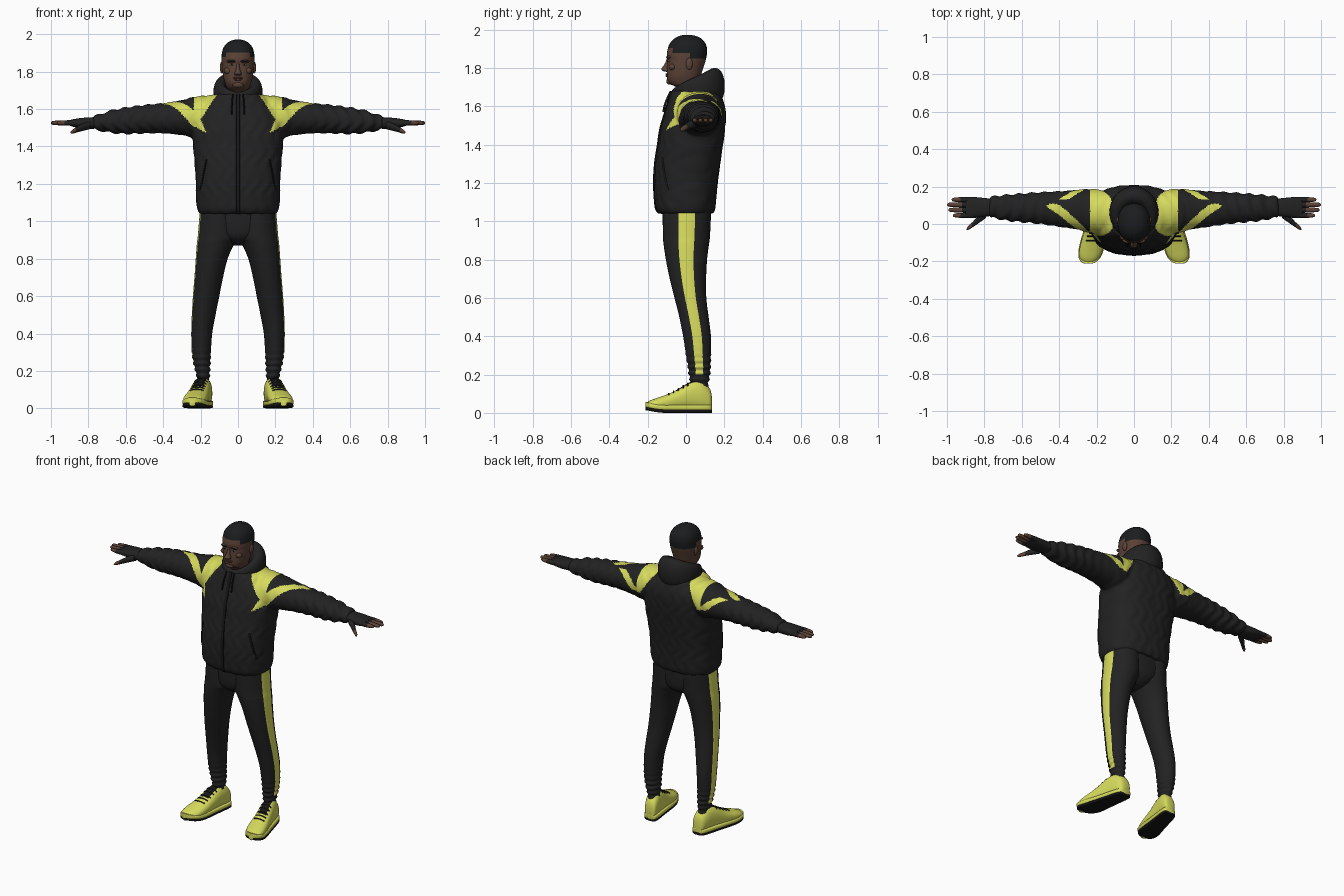
import bpy, bmesh, math
from mathutils import Vector

cube = bpy.data.objects.get("Cube")
if cube:
    bpy.data.objects.remove(cube, do_unlink=True)


def material(name, r, g, b):
    m = bpy.data.materials.new(name)
    m.use_nodes = True
    m.diffuse_color = (r, g, b, 1)
    shader = next(n for n in m.node_tree.nodes if n.type == 'BSDF_PRINCIPLED')
    shader.inputs["Base Color"].default_value = (r, g, b, 1)
    shader.inputs["Roughness"].default_value = 0.8
    return m


CLOTH = material("black cloth", .016, .016, .016)
TRIM = material("dark trim", .008, .008, .008)
YELLOW = material("lime yellow", .68, .71, .11)
SKIN = material("brown skin", .105, .055, .038)
LIPS = material("lip brown", .085, .04, .032)
HAIR = material("black hair", .011, .012, .013)
EYES = material("eye grey", .25, .22, .2)


def sample(rows, n):
    """Smoothly resample a list of section rows."""
    out, last = [], len(rows) - 1
    for i in range(n + 1):
        f = i / n * last
        k = min(int(f), last - 1)
        t = f - k
        near = [rows[max(0, min(last, k + d))] for d in (-1, 0, 1, 2)]
        out.append([b + t / 2 * (c - a + t * (2*a - 5*b + 4*c - d + t * (3*(b - c) + d - a)))
                    for a, b, c, d in zip(*near)])
    return out


def power(v, p):
    return math.copysign(abs(v) ** (2 / p), v)


def section(axis, row, n, p, side):
    """Rounded section between a0..a1 and b0..b1 at position t on an axis."""
    t, a0, a1, b0, b1 = row
    pts = []
    for k in range(n):
        w = math.tau * k / n
        u = (a0 + a1) / 2 + (a1 - a0) / 2 * power(math.cos(w), p)
        v = (b0 + b1) / 2 + (b1 - b0) / 2 * power(math.sin(w), p)
        x, y, z = {'z': (u, v, t), 'x': (t, u, v), 'y': (u, t, v)}[axis]
        pts.append((x * side, y, z))
    return pts


def edge(row, a, p, sign):
    """Surface position on a section, above or below position a."""
    t, a0, a1, b0, b1 = row
    d = min(1, abs(a - (a0 + a1) / 2) / ((a1 - a0) / 2))
    return (b0 + b1) / 2 + sign * (b1 - b0) / 2 * (1 - d ** p) ** (1 / p)


def skin_rings(bm, rings, closed=False):
    vs = [[bm.verts.new(p) for p in r] for r in rings]
    n = len(vs[0])
    pairs = list(zip(vs, vs[1:])) + ([(vs[-1], vs[0])] if closed else [])
    for a, b in pairs:
        for k in range(n):
            bm.faces.new((a[k], a[(k + 1) % n], b[(k + 1) % n], b[k]))
    if not closed:
        bm.faces.new(vs[0])
        bm.faces.new(vs[-1])


def loft(bm, axis, rows, steps=24, n=24, p=2, side=1):
    skin_rings(bm, [section(axis, r, n, p, side) for r in sample(rows, steps)])


def finish(name, bm, mats, rule=None, mirror=False):
    bmesh.ops.recalc_face_normals(bm, faces=bm.faces)
    bm.normal_update()
    bm.faces.index_update()
    for f in bm.faces:
        f.material_index = rule(f) if rule else 0
    me = bpy.data.meshes.new(name)
    bm.to_mesh(me)
    bm.free()
    ob = bpy.data.objects.new(name, me)
    bpy.context.collection.objects.link(ob)
    for m in mats:
        me.materials.append(m)
    if mirror:
        ob.modifiers.new("mirror", 'MIRROR').use_mirror_merge = False
    bpy.ops.object.select_all(action='DESELECT')
    ob.select_set(True)
    bpy.context.view_layer.objects.active = ob
    bpy.ops.object.shade_smooth_by_angle(angle=math.radians(50))
    return ob


def part(name, axis, rows, mat, steps=24, n=24, p=2, mirror=False):
    bm = bmesh.new()
    loft(bm, axis, rows, steps, n, p)
    return finish(name, bm, [mat], None, mirror)


def ball(name, loc, size, mat, mirror=False):
    bm = bmesh.new()
    bmesh.ops.create_uvsphere(bm, u_segments=16, v_segments=10, radius=1)
    for v in bm.verts:
        v.co = Vector(loc) + v.co * Vector(size)
    return finish(name, bm, [mat], None, mirror)


# Jacket: body and sleeves fused into one surface, then folded and coloured
body = [(z, -w, w, f, b) for z, w, f, b in (
    (1.04, .205, -.14, .14), (1.06, .217, -.155, .15), (1.1, .222, -.162, .156),
    (1.2, .226, -.167, .165), (1.3, .231, -.162, .178), (1.4, .24, -.147, .193),
    (1.48, .245, -.135, .203), (1.55, .235, -.115, .208), (1.6, .215, -.1, .203),
    (1.65, .16, -.085, .185), (1.68, .12, -.075, .16))]
sleeve = [(.1, -.04, .17, 1.5, 1.678), (.2, -.05, .185, 1.45, 1.67), (.25, -.045, .187, 1.45, 1.662),
          (.3, -.03, .183, 1.46, 1.648), (.4, -.015, .175, 1.47, 1.632), (.5, 0, .17, 1.47, 1.622),
          (.6, .01, .163, 1.467, 1.608), (.68, .018, .156, 1.474, 1.592),
          (.74, .03, .15, 1.485, 1.572), (.77, .035, .142, 1.495, 1.562)]
bm = bmesh.new()
loft(bm, 'z', body, 40, 64, 2.5)
for s in (1, -1):
    loft(bm, 'x', sleeve, 50, 40, 2.1, s)
jacket = finish("jacket", bm, [CLOTH])
fuse = jacket.modifiers.new("fuse", 'REMESH')
fuse.mode, fuse.voxel_size = 'VOXEL', .0075
soften = jacket.modifiers.new("soften", 'SMOOTH')
soften.iterations = 5
bpy.context.view_layer.update()
deps = bpy.context.evaluated_depsgraph_get()
mesh = bpy.data.meshes.new_from_object(jacket.evaluated_get(deps))
jacket.modifiers.clear()
jacket.data = mesh
mesh.materials.clear()
for m in (CLOTH, YELLOW):
    mesh.materials.append(m)


def shoulder_colour(c):
    """Raglan shoulder block plus two stripes winding out along the sleeve."""
    x, y, z = abs(c.x), c.y, c.z
    turn = math.degrees(math.atan2(z - 1.56, .075 - y))
    turn += 360 if turn < -90 else 0
    block = .105 + (1.69 - z) * .65 < x < .235 and z > (1.5 if y < .08 else 1.53)
    front = -25 < turn < 115 and abs(x - .25 - turn * .0017) < .036
    back = 130 < turn < 195 and abs(x - .25 - (190 - turn) * .0021) < .03
    return int(block or front or back)


for f in mesh.polygons:
    f.material_index = shoulder_colour(f.center)
moves = []
for v in mesh.vertices:
    x, y, z = abs(v.co.x), v.co.y, v.co.z
    amp = .0045 * min(1, max(0, (x - .3) / .3)) if x > .3 else .0015
    moves.append(v.normal * amp * math.sin(x * 95 + 25 * y - 18 * z + 2 * math.sin(40 * z)))
for v, d in zip(mesh.vertices, moves):
    v.co += d
mesh.shade_smooth()

# Hood lying round the neck
bm = bmesh.new()
rings = []
for i in range(48):
    a = math.tau * i / 48
    w = (1 - math.cos(a)) / 2
    ring = []
    for k in range(20):
        c, s = (power(f(math.tau * k / 20), 2.2) for f in (math.cos, math.sin))
        r = (.018 + .034 * w) * c
        ring.append(((.095 + r) * math.sin(a), .045 - (.105 + r) * math.cos(a),
                     1.66 + .045 * w ** .6 + (.03 + .065 * w) * s))
    rings.append(ring)
skin_rings(bm, rings, True)
finish("hood", bm, [CLOTH])

# Front zip, pocket zips and drawstrings
fine = sample(body, 60)
part("front_zip", 'z', [(r[0], -.011, .011, r[3] - .005, r[3] + .01) for r in fine], TRIM, 60, 8, 4)
pocket = []
for r in fine:
    if 1.15 < r[0] < 1.35:
        x = .165 + (1.35 - r[0]) * .2
        y = edge(r, x, 2.5, -1)
        pocket.append((r[0], x - .005, x + .005, y - .005, y + .008))
part("pocket_zips", 'z', pocket, TRIM, 24, 8, 2, True)
part("drawstrings", 'z', [(1.57, .03, .038, -.124, -.112), (1.62, .028, .036, -.112, -.1),
                          (1.68, .024, .032, -.085, -.073)], TRIM, 8, 8, 2, True)

# Trousers with a stripe of faces down the outer side
leg = [(1.08, 0, .2, -.12, .125), (1.04, 0, .205, -.122, .13), (.92, -.003, .215, -.12, .125),
       (.88, .02, .22, -.117, .12), (.8, .055, .226, -.105, .11), (.7, .08, .233, -.085, .105),
       (.6, .1, .241, -.06, .106), (.5, .12, .247, -.035, .118), (.4, .138, .25, -.015, .13),
       (.3, .145, .247, 0, .13), (.24, .148, .238, .01, .128), (.2, .15, .228, .015, .125),
       (.15, .153, .217, .024, .116), (.1, .156, .214, .026, .112)]
rows = sample(leg, 90)
for r in rows:
    fold = math.sin(r[0] * 190) * .004 * max(0, min(1, (.38 - r[0]) / .15))
    r[1:] = [r[1] - fold, r[2] + fold, r[3] - fold, r[4] + fold]
bm = bmesh.new()
N = 36
loft(bm, 'z', rows, 90, N)


def stripe(f):
    return int(f.index % N in (0, 1, N - 2, N - 1) and f.calc_center_median().z > .2)


finish("trouser_legs", bm, [CLOTH, YELLOW], stripe, True)
part("trouser_seat", 'z', [(.87, -.03, .03, -.04, .06), (.9, -.08, .08, -.09, .105),
                           (.95, -.14, .14, -.115, .125), (1.08, -.165, .165, -.12, .128)], CLOTH, 16, 40, 2.6)

# Shoes
upper = [(y, .202 - .2 * y - w, .202 - .2 * y + w, .012, z) for y, w, z in (
    (.135, .022, .085), (.125, .038, .125), (.09, .046, .162), (.05, .049, .168), (.01, .052, .155),
    (-.04, .056, .125), (-.09, .061, .1), (-.14, .062, .082), (-.18, .053, .068),
    (-.203, .034, .055), (-.212, .015, .042))]


def tongue(f):
    c = f.calc_center_median()
    return int(-.05 < c.y < .06 and abs(c.x - .202 + .2 * c.y) < .026 and f.normal.z > .4)


bm = bmesh.new()
loft(bm, 'y', upper, 40, 40, 2.3)
finish("shoe_uppers", bm, [YELLOW, TRIM], tongue, True)


def slab(name, mat, grow, low, high):
    rows = []
    for y, a, b, _, _ in sample(upper, 30):
        lift = .016 * max(0, (-y - .1) / .11) ** 2
        rows.append((y, a - grow, b + grow, low + lift, high + lift))
    part(name, 'y', rows, mat, 30, 28, 5, True)


slab("shoe_midsoles", YELLOW, .005, .013, .042)
slab("shoe_soles", TRIM, .003, 0, .018)
for i, r in enumerate(sample(upper, 40)[16:26:2]):
    mid = (r[1] + r[2]) / 2
    rows = []
    for k in range(-4, 5):
        x = mid + k * .009
        z = edge(r, x, 2.3, 1)
        rows.append((x, r[0] - .004, r[0] + .004, z - .006, z + .005))
    part("shoe_lace_%d" % (i + 1), 'x', rows, TRIM, 12, 8, 2, True)

# Gloves with bare fingertips
part("glove_palms", 'x', [(.74, .045, .135, 1.497, 1.556), (.79, .04, .138, 1.494, 1.556),
                          (.84, .034, .143, 1.497, 1.552), (.88, .031, .144, 1.505, 1.546),
                          (.9, .036, .14, 1.512, 1.54)], CLOTH, 16, 24, 2.5, True)


def bare(f):
    return int(f.calc_center_median().x > (.925 if f.calc_center_median().y > .03 else .865))


bm = bmesh.new()
for y, tip in ((.046, .968), (.075, .993), (.103, 1), (.13, .975)):
    loft(bm, 'x', [(x, y - r, y + r, 1.526 - r, 1.526 + r) for x, r in (
        (.87, .015), (.92, .014), (tip - .02, .0115), (tip - .005, .008), (tip, .002))], 20, 12)
loft(bm, 'x', [(x, y - r, y + r, z - r, z + r) for x, y, z, r in (
    (.79, .055, 1.515, .022), (.83, .025, 1.503, .02), (.865, -.005, 1.488, .014),
    (.885, -.02, 1.479, .011), (.895, -.028, 1.475, .003))], 20, 12)
finish("fingers_and_thumbs", bm, [CLOTH, SKIN], bare, True)

# Head and neck, with a short cap of hair
head = [(z, -w, w, f, b) for z, w, f, b in (
    (1.6, .055, -.03, .07), (1.68, .055, -.035, .07), (1.705, .058, -.06, .07),
    (1.715, .06, -.083, .07), (1.735, .068, -.097, .073), (1.76, .076, -.1, .078),
    (1.8, .083, -.099, .09), (1.84, .087, -.097, .103), (1.87, .088, -.1, .109),
    (1.9, .086, -.095, .11), (1.93, .077, -.083, .1), (1.955, .056, -.058, .077),
    (1.968, .03, -.03, .045), (1.972, .006, -.006, .018))]


def hairline(f):
    c = f.calc_center_median()
    low = 1.903 if c.y < -.07 else 1.88 if c.y < .025 else 1.85
    return int(c.z > low)


bm = bmesh.new()
loft(bm, 'z', head, 80, 48, 2.2)
finish("head", bm, [SKIN, HAIR], hairline)

# Face
part("nose", 'z', [(z, -w, w, f, -.085) for z, w, f in (
    (1.85, .006, -.1), (1.825, .009, -.109), (1.805, .013, -.122), (1.793, .019, -.129),
    (1.784, .019, -.121), (1.779, .01, -.1))], SKIN, 16, 16)
ball("upper_lip", (0, -.099, 1.767), (.027, .008, .005), LIPS)
ball("lower_lip", (0, -.098, 1.758), (.023, .008, .006), LIPS)
ball("chin", (0, -.085, 1.73), (.03, .018, .018), SKIN)
ball("brow_ridges", (.034, -.09, 1.855), (.027, .012, .009), SKIN, True)
ball("eyebrows", (.035, -.099, 1.856), (.022, .005, .004), HAIR, True)
ball("eyes", (.034, -.09, 1.836), (.012, .006, .0045), EYES, True)
ball("pupils", (.034, -.0945, 1.836), (.0045, .003, .0045), TRIM, True)
ball("cheekbones", (.052, -.07, 1.805), (.024, .018, .018), SKIN, True)
ball("ears", (.087, .017, 1.822), (.01, .018, .031), SKIN, True)
